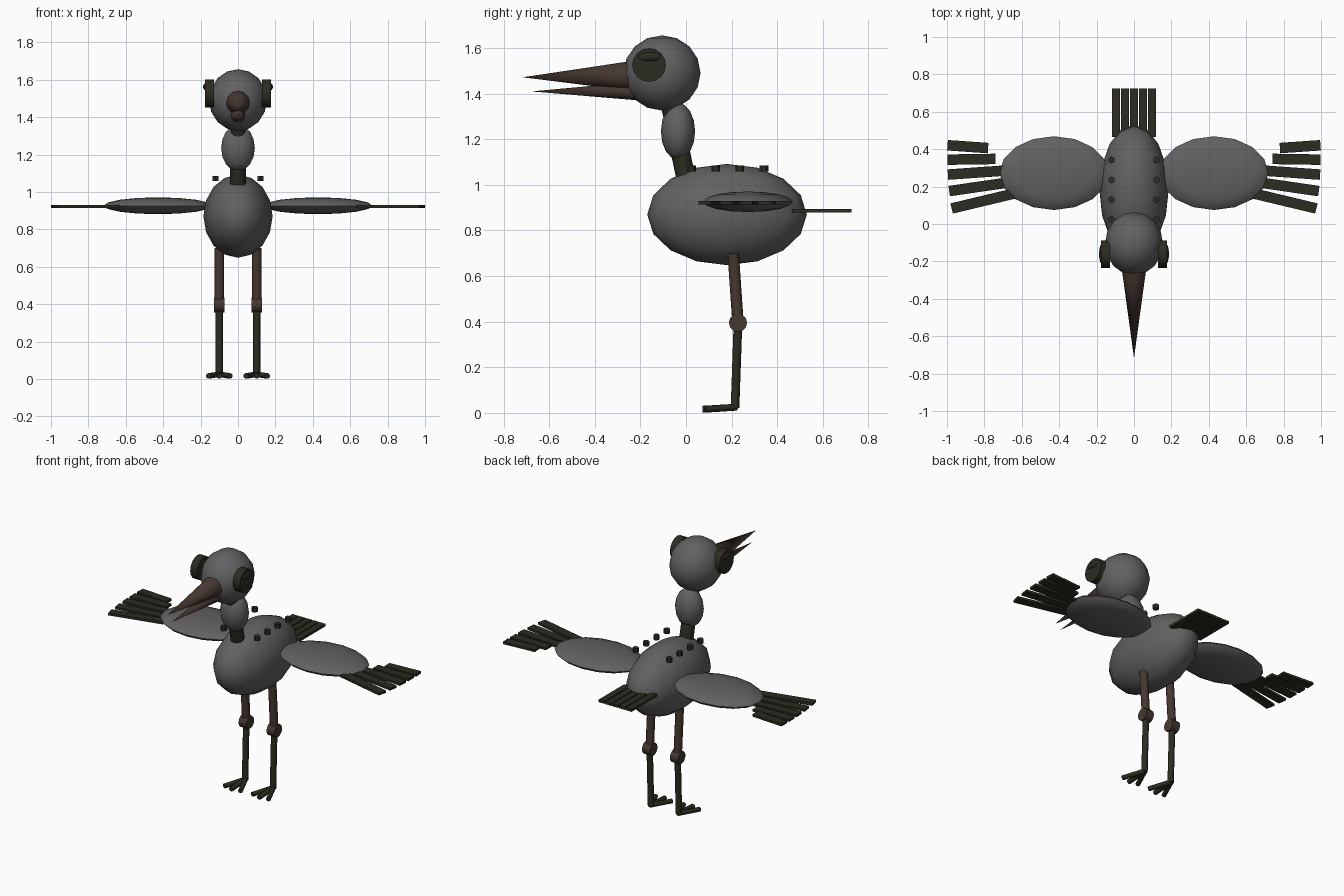
import bpy, math
from mathutils import Vector

if "Cube" in bpy.data.objects:
    bpy.data.objects.remove(bpy.data.objects["Cube"])


def material(name, rgb):
    m = bpy.data.materials.new(name)
    m.diffuse_color = (*rgb, 1)
    m.use_nodes = True
    m.node_tree.nodes["Principled BSDF"].inputs["Base Color"].default_value = m.diffuse_color
    return m


GREY = material("grey_metal", (0.12, 0.12, 0.12))
DARK = material("dark_olive", (0.025, 0.025, 0.016))
BROWN = material("rust_brown", (0.060, 0.039, 0.030))


def finish(name, mat, smooth=True):
    ob = bpy.context.object
    ob.name = name
    ob.data.materials.append(mat)
    bpy.ops.object.transform_apply(location=False, rotation=False, scale=True)
    if smooth:
        bpy.ops.object.shade_smooth_by_angle(angle=math.radians(50))
    return ob


def ellipsoid(name, loc, radii, mat):
    bpy.ops.mesh.primitive_uv_sphere_add(segments=16, ring_count=8, radius=1, location=loc)
    bpy.context.object.scale = radii
    return finish(name, mat)


def rod(name, a, b, r1, mat, r2=None, sides=12):
    # cylinder or cone running from point a to point b
    a, b = Vector(a), Vector(b)
    d = b - a
    bpy.ops.mesh.primitive_cone_add(vertices=sides, radius1=r1, radius2=r1 if r2 is None else r2,
                                    depth=d.length, location=(a + b) / 2,
                                    rotation=d.to_track_quat('Z', 'Y').to_euler())
    return finish(name, mat, sides > 6)


def plank(name, a, b, width, thick, mat):
    # flat feather running from a to b in the horizontal plane
    a, b = Vector(a), Vector(b)
    d = b - a
    bpy.ops.mesh.primitive_cube_add(size=1, location=(a + b) / 2,
                                    rotation=(0, 0, math.atan2(d.y, d.x)))
    bpy.context.object.scale = (d.length, width, thick)
    return finish(name, mat, False)


# body, neck and head
ellipsoid("body", (0, 0.18, 0.87), (0.185, 0.35, 0.222), GREY)
rod("neck_post", (0, 0.01, 0.98), (0, -0.07, 1.36), 0.042, DARK)
ellipsoid("neck", (0, -0.035, 1.235), (0.09, 0.075, 0.125), GREY)
ellipsoid("head", (0, -0.105, 1.491), (0.155, 0.169, 0.165), GREY)

# beak
rod("upper_beak", (0, -0.22, 1.478), (0, -0.717, 1.472), 0.068, BROWN, 0.0)
rod("lower_beak", (0, -0.20, 1.412), (0, -0.677, 1.410), 0.042, BROWN, 0.0)

# tail feathers
for i in range(5):
    x = (i - 2) * 0.0485
    plank(f"tail_feather_{i + 1}", (x, 0.465, 0.887), (x, 0.725, 0.887), 0.042, 0.016, DARK)

# wing feathers: inner x, inner y, outer x, outer y
FEATHERS = [(0.78, 0.406, 0.997, 0.421), (0.74, 0.348, 0.997, 0.344),
            (0.70, 0.285, 0.995, 0.264), (0.67, 0.222, 0.988, 0.176),
            (0.64, 0.163, 0.975, 0.083)]

for side, s in (("left", 1), ("right", -1)):
    # eye disc and lid
    rod(f"{side}_eye", (s * 0.128, -0.162, 1.526), (s * 0.177, -0.162, 1.526), 0.074, DARK, sides=16)
    ellipsoid(f"{side}_eyelid", (s * 0.168, -0.16, 1.562), (0.019, 0.058, 0.022), DARK)

    # back studs
    for i in range(4):
        y = 0.024 + i * 0.106
        rod(f"{side}_stud_{i + 1}", (s * 0.12, y, 1.058), (s * 0.12, y, 1.086), 0.019, DARK, sides=6)

    # wing and feathers
    ellipsoid(f"{side}_wing", (s * 0.428, 0.272, 0.926), (0.291, 0.197, 0.045), GREY)
    for i, (x0, y0, x1, y1) in enumerate(FEATHERS):
        plank(f"{side}_wing_feather_{i + 1}", (s * x0, y0, 0.922), (s * x1, y1, 0.922),
              0.056, 0.015, DARK)

    # leg
    x = s * 0.10
    rod(f"{side}_thigh", (x, 0.207, 0.70), (x, 0.228, 0.395), 0.025, BROWN)
    rod(f"{side}_knee", (x - 0.028, 0.228, 0.396), (x + 0.028, 0.228, 0.396), 0.040, BROWN)
    rod(f"{side}_shin", (x, 0.228, 0.395), (x, 0.215, 0.022), 0.019, DARK)

    # toes
    for i, (dx, y) in enumerate(((-0.058, 0.085), (0, 0.072), (0.058, 0.085))):
        rod(f"{side}_toe_{i + 1}", (x, 0.222, 0.025), (x + dx, y, 0.016), 0.015, DARK, sides=8)
